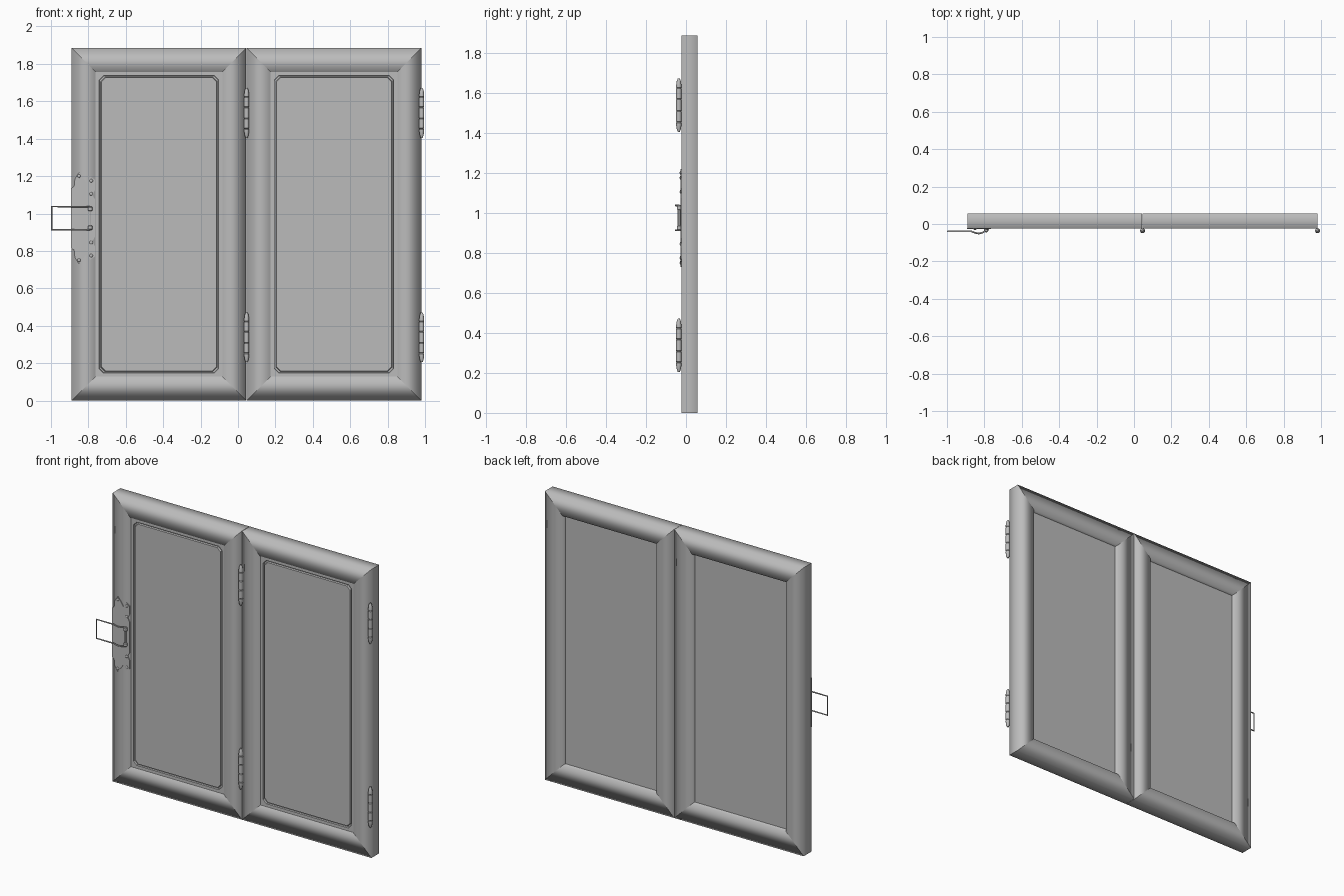
import bpy, bmesh, math
from mathutils import Vector

cube = bpy.data.objects.get("Cube")
if cube:
    bpy.data.objects.remove(cube, do_unlink=True)

grey = bpy.data.materials.new("plain_grey")
grey.use_nodes = True
grey.diffuse_color = (0.5, 0.5, 0.5, 1)
grey.node_tree.nodes["Principled BSDF"].inputs["Base Color"].default_value = (0.5, 0.5, 0.5, 1)

FRONT, BACK, HEIGHT, BORDER = -0.023, 0.057, 1.885, 0.128
LATCH_Z = 0.975


def finish(name, bm, smooth=False, angle=None):
    """Turn a bmesh into a named object with outward normals."""
    bmesh.ops.recalc_face_normals(bm, faces=bm.faces)
    mesh = bpy.data.meshes.new(name)
    for f in bm.faces:
        f.smooth = smooth
    bm.to_mesh(mesh)
    bm.free()
    obj = bpy.data.objects.new(name, mesh)
    bpy.context.collection.objects.link(obj)
    mesh.materials.append(grey)
    if angle:
        bpy.ops.object.select_all(action='DESELECT')
        obj.select_set(True)
        bpy.context.view_layer.objects.active = obj
        bpy.ops.object.shade_smooth_by_angle(angle=math.radians(angle))
    return obj


def bridge(bm, loops, closed=False):
    """Join successive rings of vertices with quads."""
    pairs = list(zip(loops, loops[1:]))
    if closed:
        pairs.append((loops[-1], loops[0]))
    for a, b in pairs:
        for i in range(len(a)):
            j = (i + 1) % len(a)
            bm.faces.new((a[i], a[j], b[j], b[i]))


def corners(x0, x1, inset):
    return [(x0 + inset, inset), (x1 - inset, inset),
            (x1 - inset, HEIGHT - inset), (x0 + inset, HEIGHT - inset)]


def frame(name, x0, x1):
    """Four mitred rails, each softly shaded on its own."""
    bm = bmesh.new()
    outer, inner = corners(x0, x1, 0), corners(x0, x1, BORDER)
    for i in range(4):
        ends = []
        for k in (i, (i + 1) % 4):
            section = [(outer[k], FRONT), (inner[k], FRONT), (inner[k], BACK), (outer[k], BACK)]
            ends.append([bm.verts.new((p[0], y, p[1])) for p, y in section])
        bridge(bm, ends)
    finish(name, bm, smooth=True)


def octagon(bm, x0, x1, inset, cut, y):
    """Rectangle ring with clipped corners."""
    a, b, lo, hi = x0 + inset, x1 - inset, inset, HEIGHT - inset
    ring = [(a + cut, lo), (b - cut, lo), (b, lo + cut), (b, hi - cut),
            (b - cut, hi), (a + cut, hi), (a, hi - cut), (a, lo + cut)]
    return [bm.verts.new((x, y, z)) for x, z in ring]


def panel(name, x0, x1):
    """Recessed panel with a narrow groove around its front field."""
    bm = bmesh.new()
    face_y, groove_y = FRONT + 0.006, FRONT + 0.016
    steps = [(BORDER - 0.005, 0.002, 0.028), (BORDER - 0.005, 0.002, face_y),
             (0.148, 0.022, face_y), (0.150, 0.022, groove_y),
             (0.156, 0.022, groove_y), (0.159, 0.022, face_y)]
    rings = [octagon(bm, x0, x1, *s) for s in steps]
    bridge(bm, rings)
    bm.faces.new(rings[0])
    bm.faces.new(rings[-1])
    finish(name, bm)


def lathe(name, x, y, z, profile, sides=16):
    """Upright turned part from (radius, height) pairs."""
    bm = bmesh.new()
    rings = []
    for r, h in profile:
        rings.append([bm.verts.new((x + r * math.cos(2 * math.pi * i / sides),
                                    y + r * math.sin(2 * math.pi * i / sides), z + h))
                      for i in range(sides)])
    bridge(bm, rings)
    bm.faces.new(rings[0])
    bm.faces.new(rings[-1])
    finish(name, bm, angle=35)


def hinge(name, x, z):
    """Barrel hinge: tapered tips and knuckles parted by fine grooves."""
    half, r = 0.133, 0.0135
    profile = [(0.005, -half), (0.010, -half + 0.012), (r, -half + 0.035)]
    for seam in (-0.085, -0.03, 0.03, 0.085):
        profile += [(r, seam - 0.003), (r - 0.003, seam), (r, seam + 0.003)]
    profile += [(r, half - 0.035), (0.010, half - 0.012), (0.005, half)]
    lathe(name, x, FRONT - 0.013, z, profile)


# Door leaves
for side, x0, x1 in (("right", -0.89, 0.044), ("left", 0.046, 0.98)):
    frame(side + "_door_frame", x0, x1)
    panel(side + "_door_panel", x0, x1)

# Hinges on the meeting line and the outer edge
for place, x in (("middle", 0.046), ("outer", 0.982)):
    for level, z in (("lower", 0.338), ("upper", 1.538)):
        hinge(f"{place}_{level}_hinge", x, z)

# Scalloped latch plate, symmetric above and below its middle
half = [(-0.892, 0.16), (-0.876, 0.17), (-0.872, 0.21), (-0.85, 0.245), (-0.83, 0.22),
        (-0.81, 0.19), (-0.79, 0.222), (-0.765, 0.205), (-0.765, 0.15), (-0.778, 0.125),
        (-0.765, 0.10)]
outline = half + [(x, -h) for x, h in reversed(half)]
bm = bmesh.new()
rings = [[bm.verts.new((x, y, LATCH_Z + h)) for x, h in outline]
         for y in (FRONT + 0.002, FRONT - 0.004)]
bridge(bm, rings)
for ring in rings:
    bm.faces.new(ring)
finish("latch_plate", bm)

# Rivets on the latch plate
bm = bmesh.new()
for x, h in ((-0.85, 0.225), (-0.785, 0.2), (-0.785, 0.13)):
    for s in (1, -1):
        new = bmesh.ops.create_uvsphere(bm, u_segments=12, v_segments=8, radius=0.009)["verts"]
        bmesh.ops.scale(bm, vec=(1, 0.5, 1), verts=new)
        bmesh.ops.translate(bm, vec=(x, FRONT - 0.004, LATCH_Z + s * h), verts=new)
finish("latch_rivets", bm, angle=40)

# Latch pivot: pin with two collars
lathe("latch_pin", -0.79, FRONT - 0.010, LATCH_Z, [(0.005, -0.065), (0.005, 0.065)], 12)
for name, h in (("lower", -0.05), ("upper", 0.05)):
    lathe(name + "_latch_collar", -0.79, FRONT - 0.010, LATCH_Z + h,
          [(0.008, -0.012), (0.012, -0.008), (0.012, 0.008), (0.008, 0.012)], 12)

# Wire latch loop, bowed outwards near the pivot
arm = [(-0.79, -0.033), (-0.81, -0.046), (-0.83, -0.051), (-0.85, -0.047),
       (-0.87, -0.039), (-0.996, -0.039)]
path = [(x, y, 0.062) for x, y in arm] + [(x, y, -0.062) for x, y in reversed(arm)]
curve = bpy.data.curves.new("latch_loop", 'CURVE')
curve.dimensions = '3D'
curve.bevel_depth = 0.0045
curve.bevel_resolution = 2
spline = curve.splines.new('POLY')
spline.points.add(len(path) - 1)
for point, p in zip(spline.points, path):
    point.co = (*(Vector(p) + Vector((0, 0, LATCH_Z))), 1)
spline.use_cyclic_u = True
curve.materials.append(grey)
loop = bpy.data.objects.new("latch_loop", curve)
bpy.context.collection.objects.link(loop)
bpy.ops.object.select_all(action='DESELECT')
loop.select_set(True)
bpy.context.view_layer.objects.active = loop
bpy.ops.object.convert(target='MESH')
bpy.ops.object.shade_smooth_by_angle(angle=math.radians(40))
